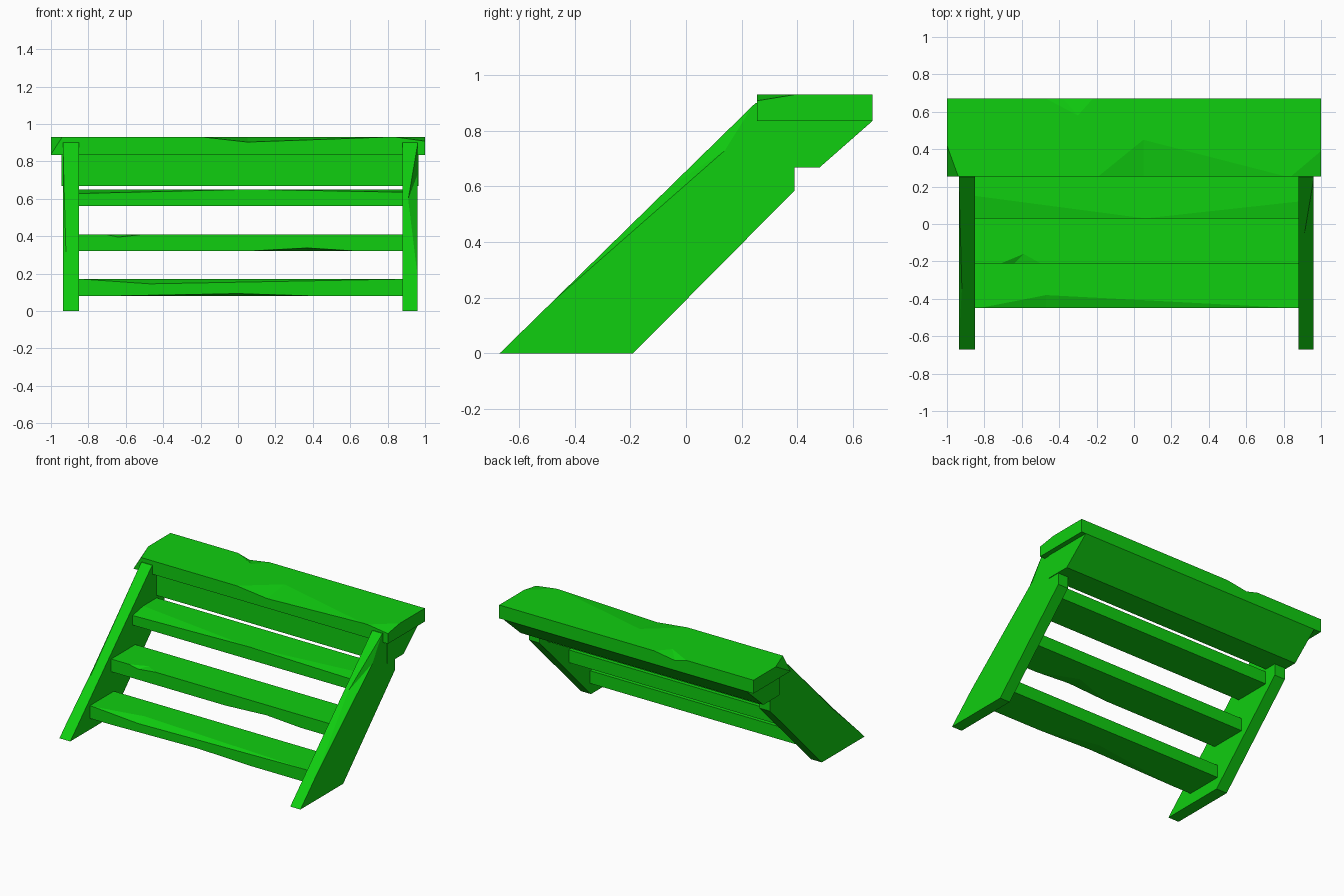
import bpy
import bmesh
from mathutils import Vector as V

cube = bpy.data.objects.get("Cube")
if cube:
    bpy.data.objects.remove(cube, do_unlink=True)

GREEN = (0.005, 0.62, 0.005, 1)
green = bpy.data.materials.new("bright_green")
green.use_nodes = True
green.diffuse_color = GREEN
green.node_tree.nodes["Principled BSDF"].inputs["Base Color"].default_value = GREEN


def prism(profile, x0, x1):
    """Extrude a (y, z) profile along x."""
    bm = bmesh.new()
    face = bm.faces.new([bm.verts.new((x0, y, z)) for y, z in profile])
    out = bmesh.ops.extrude_face_region(bm, geom=[face])
    moved = [g for g in out["geom"] if isinstance(g, bmesh.types.BMVert)]
    bmesh.ops.translate(bm, verts=moved, vec=(x1 - x0, 0, 0))
    bmesh.ops.recalc_face_normals(bm, faces=bm.faces)
    return bm


def box(x0, x1, y0, y1, z0, z1):
    return prism([(y0, z0), (y1, z0), (y1, z1), (y0, z1)], x0, x1)


def chip(bm, p, q, r):
    """Cut off the corner beyond the plane through three points."""
    p, q, r = V(p), V(q), V(r)
    n = (q - p).cross(r - p).normalized()
    middle = sum((v.co for v in bm.verts), V()) / len(bm.verts)
    if n.dot(middle - p) > 0:
        n = -n
    cut = bmesh.ops.bisect_plane(bm, geom=bm.verts[:] + bm.edges[:] + bm.faces[:],
                                 dist=0.0005, plane_co=p, plane_no=n, clear_outer=True)
    rim = [g for g in cut["geom_cut"] if isinstance(g, bmesh.types.BMEdge)]
    bmesh.ops.holes_fill(bm, edges=rim)
    bmesh.ops.recalc_face_normals(bm, faces=bm.faces)


def split_at(bm, co):
    """Add a vertex on the edge that passes nearest to a point."""
    def gap(e):
        a, b = (v.co for v in e.verts)
        return (co - a).length + (co - b).length - (b - a).length
    vert = bmesh.utils.edge_split(*(lambda e: (e, e.verts[0], 0.5))(min(bm.edges, key=gap)))[1]
    vert.co = co
    return vert


def dent(bm, a, b, low, apex):
    """Hollow the edge a-b: low is on one side face, apex on the other."""
    a, b, low, apex = V(a), V(b), V(low), V(apex)
    va, vb = split_at(bm, a), split_at(bm, b)
    vm = split_at(bm, (a + b) / 2)
    bm.normal_update()
    face = min(vm.link_faces, key=lambda f: abs(f.normal.dot(apex - a)))
    bmesh.utils.face_split(face, va, vb, coords=[apex])
    vm.co = low
    tip = min(bm.verts, key=lambda v: (v.co - apex).length)
    small = next(f for f in vm.link_faces if tip in f.verts)
    bmesh.utils.face_split(small, vm, tip)


def finish(name, bm):
    bmesh.ops.recalc_face_normals(bm, faces=bm.faces)
    mesh = bpy.data.meshes.new(name)
    bm.to_mesh(mesh)
    bm.free()
    mesh.materials.append(green)
    obj = bpy.data.objects.new(name, mesh)
    bpy.context.collection.objects.link(obj)


# Slanted side boards
SIDE = [(-0.67, 0), (-0.19, 0), (0.39, 0.585), (0.39, 0.9), (0.25, 0.9)]


def on_slope(x, y):
    return (x, y, (y + 0.67) * 0.9 / 0.92)


left = prism(SIDE, 0.88, 0.96)
dent(left, on_slope(0.96, -0.48), on_slope(0.96, 0.24), (0.96, 0.14, 0.73), on_slope(0.91, -0.06))
finish("left_side_board", left)

right = prism(SIDE, -0.935, -0.85)
dent(right, on_slope(-0.935, -0.6), on_slope(-0.935, 0.2), (-0.935, -0.3, 0.345), on_slope(-0.92, -0.35))
finish("right_side_board", right)

# Three treads, evenly spaced, each with its own wear
treads = [box(-0.86, 0.89, -0.45 + 0.24 * i, -0.18 + 0.24 * i,
              0.08 + 0.24 * i, 0.17 + 0.24 * i) for i in range(3)]
low, mid, high = treads
dent(low, (-0.83, -0.45, 0.17), (0.86, -0.45, 0.17), (-0.47, -0.45, 0.145), (-0.47, -0.38, 0.17))
dent(low, (-0.7, -0.45, 0.08), (0.42, -0.45, 0.08), (0, -0.45, 0.093), (0, -0.35, 0.08))
dent(mid, (-0.71, -0.21, 0.41), (-0.5, -0.21, 0.41), (-0.64, -0.21, 0.395), (-0.59, -0.16, 0.41))
dent(mid, (0.05, -0.21, 0.32), (0.64, -0.21, 0.32), (0.37, -0.21, 0.337), (0.37, -0.1, 0.32))
chip(high, (-0.85, 0.15, 0.65), (0.06, 0.03, 0.65), (-0.85, 0.03, 0.628))
chip(high, (0.88, 0.12, 0.65), (0.08, 0.03, 0.65), (0.88, 0.03, 0.635))
for label, bm in zip(("lower", "middle", "upper"), treads):
    finish(label + "_tread", bm)

# Support beam with a sloped back
finish("support_beam", prism([(0.3, 0.668), (0.48, 0.668), (0.67, 0.835), (0.3, 0.835)], -0.945, 0.965))

# Top platform with chipped front corners and hollowed edges
top = box(-1, 1, 0.255, 0.67, 0.835, 0.93)
chip(top, (-1, 0.42, 0.93), (-0.94, 0.255, 0.93), (-1, 0.255, 0.837))
chip(top, (1, 0.39, 0.93), (0.84, 0.255, 0.93), (1, 0.255, 0.908))
dent(top, (-0.19, 0.255, 0.93), (0.81, 0.255, 0.93), (0.05, 0.255, 0.903), (0.05, 0.45, 0.93))
dent(top, (-0.47, 0.67, 0.93), (-0.22, 0.67, 0.93), (-0.38, 0.67, 0.905), (-0.3, 0.58, 0.93))
finish("top_platform", top)
